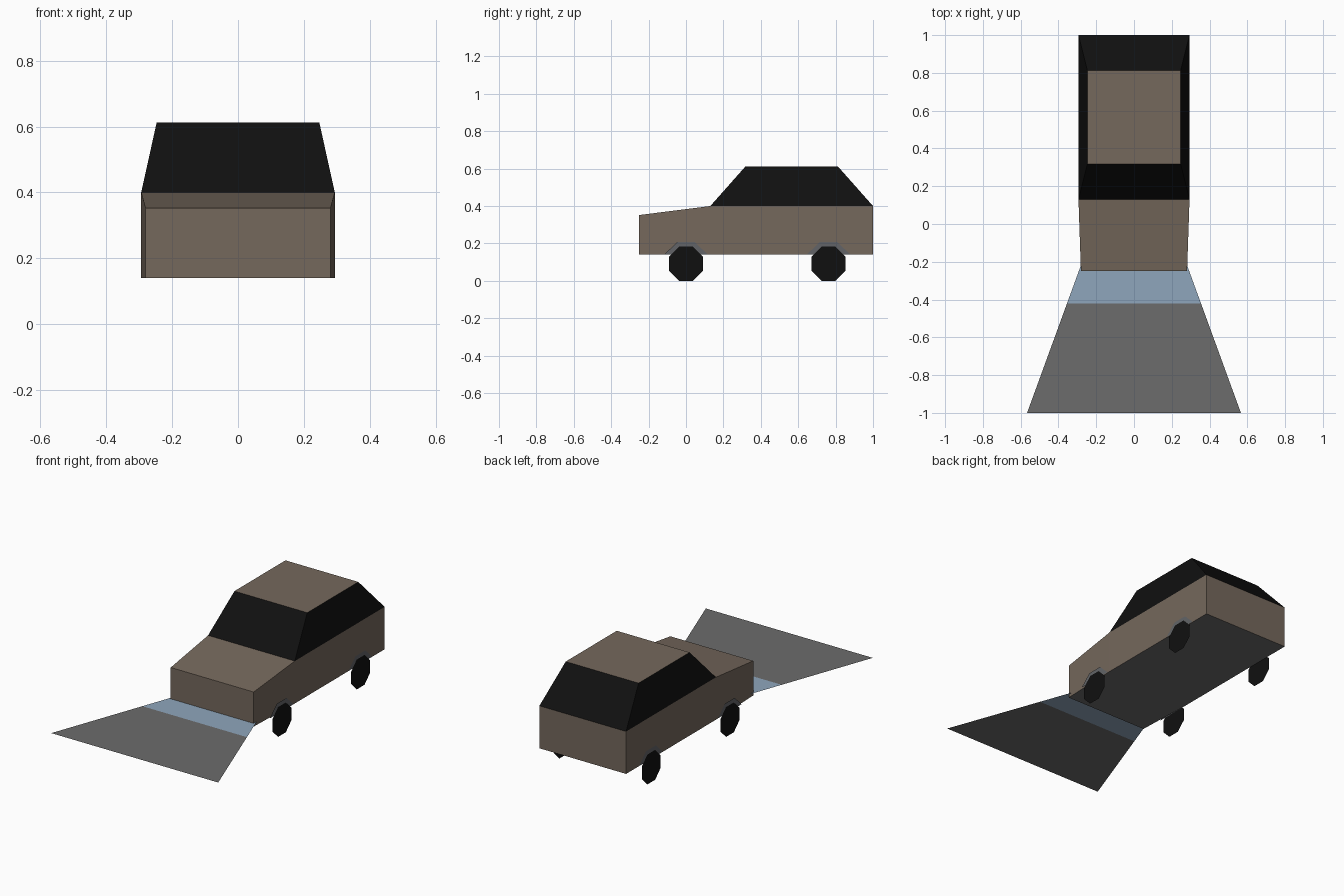
import bpy, math

if "Cube" in bpy.data.objects:
    bpy.data.objects.remove(bpy.data.objects["Cube"])


def srgb(r, g, b):
    lin = lambda c: c / 12.92 if c <= 0.04045 else ((c + 0.055) / 1.055) ** 2.4
    return (lin(r / 255), lin(g / 255), lin(b / 255), 1)


def material(name, *rgb):
    m = bpy.data.materials.new(name)
    m.diffuse_color = srgb(*rgb)
    m.use_nodes = True
    m.node_tree.nodes["Principled BSDF"].inputs["Base Color"].default_value = m.diffuse_color
    return m


brown = material("brown paint", 117, 104, 92)
black = material("black glass and rubber", 16, 16, 16)
grey = material("grey", 108, 108, 108)
blue = material("pale blue", 143, 166, 188)
arch_grey = material("arch grey", 98, 100, 103)


def build(name, verts, faces, mats, rule=lambda p: 0):
    """Make a mesh object; rule picks the material slot of each face."""
    me = bpy.data.meshes.new(name)
    me.from_pydata(verts, [], faces)
    for m in mats:
        me.materials.append(m)
    me.update()
    for p in me.polygons:
        p.material_index = rule(p)
    ob = bpy.data.objects.new(name, me)
    bpy.context.collection.objects.link(ob)
    return ob


def ring_faces(n):
    """Quads joining two consecutive four-point rings starting at vertex n."""
    return [(n + i, n + (i + 1) % 4, n + 4 + (i + 1) % 4, n + 4 + i) for i in range(4)]


# Lower body: cross-sections along y, grey underside
verts = []
for y, w, top in ((-0.25, 0.281, 0.352), (0.13, 0.294, 0.40), (1.0, 0.294, 0.40)):
    verts += [(-w, y, 0.14), (w, y, 0.14), (w, y, top), (-w, y, top)]
build("lower_body", verts,
      [(0, 1, 2, 3)[::1]] + [f[::-1] for f in ring_faces(0) + ring_faces(4)] + [(11, 10, 9, 8)],
      [brown, grey], lambda p: int(p.normal.z < -0.9))

# Cabin: tapered black windows with a brown roof
verts = []
for z, w, y0, y1 in ((0.40, 0.294, 0.13, 1.0), (0.612, 0.247, 0.318, 0.812)):
    verts += [(-w, y0, z), (w, y0, z), (w, y1, z), (-w, y1, z)]
build("cabin", verts, ring_faces(0) + [(4, 5, 6, 7)],
      [black, brown], lambda p: int(p.normal.z > 0.9))

# Headlight beam: flat sheet, pale blue near the bumper
verts = []
for y in (-0.21, -0.42, -1.0):
    w = 0.278 + (0.566 - 0.278) * (-0.21 - y) / 0.79
    verts += [(-w, y, 0.16), (w, y, 0.16)]
build("headlight_beam", verts, [(0, 2, 3, 1), (2, 4, 5, 3)],
      [blue, grey], lambda p: int(p.center.y < -0.42))

# Flat octagonal wheels and the thin arch plates behind them
for side, s in (("left", -1), ("right", 1)):
    for end, y in (("front", 0.0), ("rear", 0.762)):
        def octagon(x, apothem):
            r = apothem / math.cos(math.pi / 8)
            a = [math.pi / 8 + i * math.pi / 4 for i in range(8)]
            pts = [(s * x, y + r * math.cos(t), 0.0915 + r * math.sin(t)) for t in a]
            return pts if s > 0 else pts[::-1]
        build(f"{end}_{side}_wheel", octagon(0.298, 0.0915), [tuple(range(8))], [black])
        arch = [(px, py, max(pz, 0.142)) for px, py, pz in octagon(0.296, 0.115) if pz > 0.0915]
        build(f"{end}_{side}_wheel_arch", arch, [tuple(range(len(arch)))], [arch_grey])
